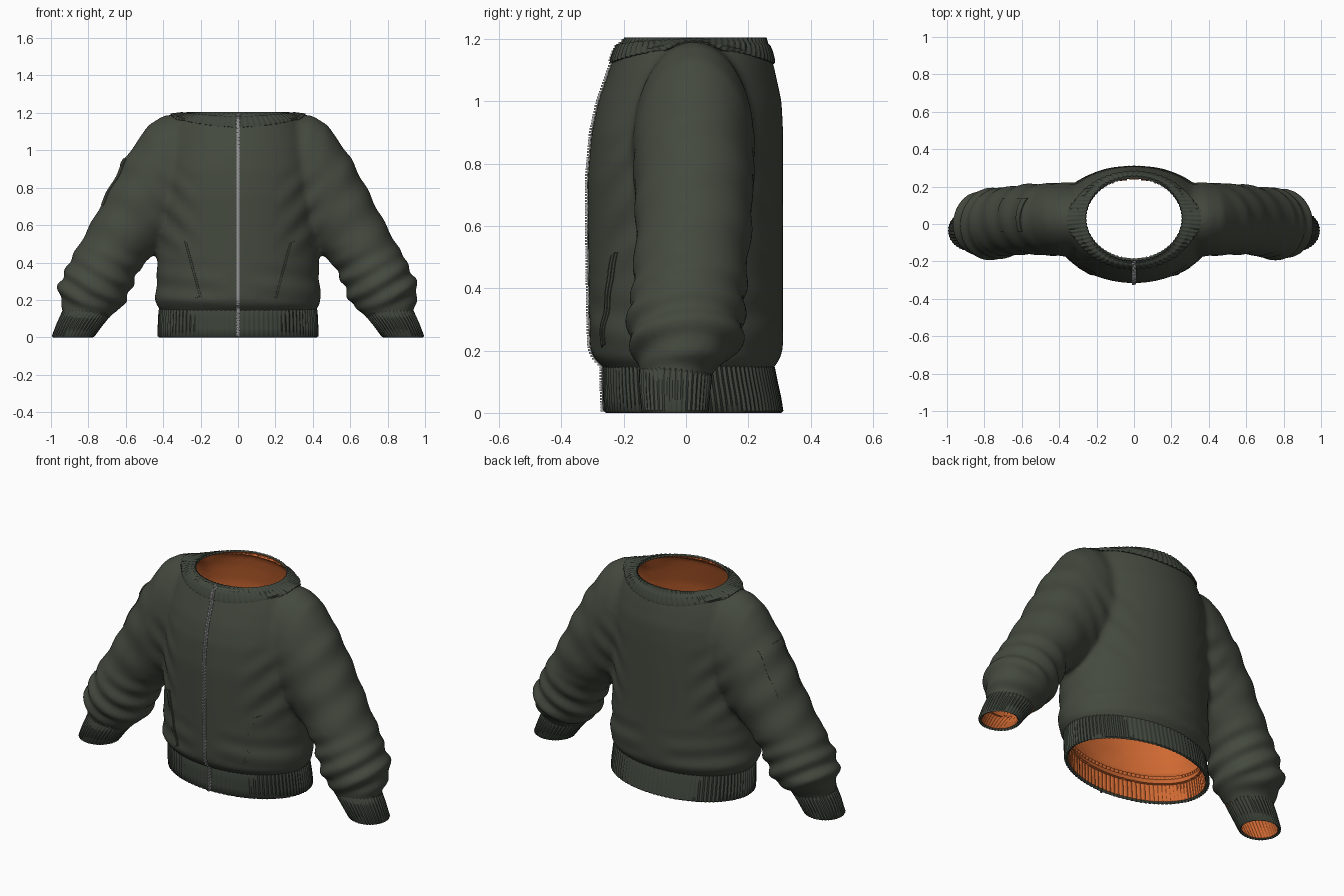
import bpy, bmesh, math
from mathutils import Vector, Matrix
from mathutils.bvhtree import BVHTree

if "Cube" in bpy.data.objects:
    bpy.data.objects.remove(bpy.data.objects["Cube"])


def material(name, rgb, rough=0.8):
    m = bpy.data.materials.new(name)
    m.use_nodes = True
    m.diffuse_color = (*rgb, 1)
    node = m.node_tree.nodes["Principled BSDF"]
    node.inputs["Base Color"].default_value = (*rgb, 1)
    node.inputs["Roughness"].default_value = rough
    return m


CLOTH = material("olive cloth", (0.058, 0.068, 0.05))
RIB = material("olive rib knit", (0.05, 0.061, 0.046))
LINING = material("orange lining", (0.62, 0.14, 0.032))
METAL = material("zip metal", (0.32, 0.32, 0.32), 0.5)


def make(name, bm, *mats):
    me = bpy.data.meshes.new(name)
    bm.to_mesh(me)
    bm.free()
    ob = bpy.data.objects.new(name, me)
    bpy.context.collection.objects.link(ob)
    for m in mats:
        me.materials.append(m)
    return ob


def bake(ob):
    """Apply all modifiers of an object."""
    dg = bpy.context.evaluated_depsgraph_get()
    me = bpy.data.meshes.new_from_object(ob.evaluated_get(dg))
    ob.modifiers.clear()
    ob.data = me


def thicken(ob, thickness, offset=-1, inner=1, rim=0):
    s = ob.modifiers.new("thickness", "SOLIDIFY")
    s.thickness, s.offset = thickness, offset
    s.material_offset, s.material_offset_rim = inner, rim
    bake(ob)
    bpy.ops.object.select_all(action="DESELECT")
    ob.select_set(True)
    bpy.context.view_layer.objects.active = ob
    bpy.ops.object.shade_smooth_by_angle(angle=math.radians(50))


def ring(a, b, yc, ry, n=64, ribs=0, amp=0.0):
    """Ellipse whose ends a and b are (x, z) points, ry deep about yc."""
    c = Vector(((a[0] + b[0]) / 2, yc, (a[1] + b[1]) / 2))
    half = Vector(((a[0] - b[0]) / 2, 0, (a[1] - b[1]) / 2))
    pts = []
    for i in range(n):
        t = math.tau * i / n
        k = 1 + amp * math.cos(ribs * t)
        pts.append(c + k * (half * math.cos(t) + Vector((0, ry * math.sin(t), 0))))
    return pts


def level(z, rx, front, back, **kw):
    return ring((rx, z), (-rx, z), (front + back) / 2, (back - front) / 2, **kw)


def loft(bm, rings, caps=False, closed=True):
    rows = [[bm.verts.new(p) for p in r] for r in rings]
    n = len(rows[0])
    for lo, hi in zip(rows, rows[1:]):
        for j in range(n if closed else n - 1):
            k = (j + 1) % n
            bm.faces.new((lo[j], lo[k], hi[k], hi[j]))
    if caps:
        bm.faces.new(rows[0][::-1])
        bm.faces.new(rows[-1])


# Body and sleeve volumes, fused into one soft shell
TORSO = [(0.09, .405, -.25, .268), (0.14, .41, -.255, .275), (0.165, .432, -.288, .298),
         (0.2, .445, -.308, .312), (0.3, .435, -.311, .311), (0.5, .43, -.314, .311),
         (0.75, .43, -.316, .312), (0.9, .42, -.303, .312), (1.0, .4, -.281, .307),
         (1.1, .37, -.246, .285), (1.17, .33, -.222, .267), (1.2, .28, -.2, .25)]
# outer point, inner point, y centre, y radius, from wrist to shoulder
SLEEVE = [((.955, .09), (.715, .07), -.035, .105), ((.935, .14), (.67, .125), -.03, .115),
          ((.952, .195), (.625, .155), -.01, .155), ((.965, .265), (.592, .205), 0, .185),
          ((.925, .36), (.565, .275), 0, .187), ((.865, .47), (.54, .335), .01, .183),
          ((.78, .62), (.5, .395), .018, .183), ((.7, .775), (.46, .435), .025, .187),
          ((.605, .955), (.41, .47), .025, .19), ((.48, 1.135), (.35, .51), .025, .195),
          ((.4, 1.185), (.3, .56), .025, .195), ((.28, 1.2), (.22, .62), .025, .18)]

bm = bmesh.new()
loft(bm, [level(*t) for t in TORSO], caps=True)
for side in (1, -1):
    rings = [ring((a[0] * side, a[1]), (b[0] * side, b[1]), yc, ry) for a, b, yc, ry in SLEEVE]
    loft(bm, rings[::side], caps=True)
body = make("jacket_body", bm, CLOTH, LINING)
rm = body.modifiers.new("fuse", "REMESH")
rm.mode, rm.voxel_size = "VOXEL", 0.015
bake(body)
body.data.materials.clear()
for m in (CLOTH, LINING):
    body.data.materials.append(m)


def ramp(v, lo, hi):
    return max(0.0, min(1.0, (v - lo) / (hi - lo)))


def fold(p):
    """Height of the cloth folds at a point."""
    ax, s = abs(p.x), (1 if p.x > 0 else -1)
    along = 0.5 * ax - 0.86 * p.z
    arm = ramp(ax, .46, .56) * ramp(p.z, .14, .2)
    cuff_rolls = .009 * math.sin(62 * along + 5 * p.y + s) * (1 - ramp(p.z, .32, .5))
    arm_folds = .004 * math.sin(34 * along + 9 * s * p.y) * ramp(p.z, .3, .5) * (1 - ramp(p.z, .95, 1.1))
    torso = ramp(ax, .03, .15) * (1 - ramp(ax, .4, .5))
    waist = .004 * math.sin(48 * p.z + 5 * p.x) * ramp(p.z, .17, .2) * (1 - ramp(p.z, .3, .45))
    pit = .005 * math.sin(38 * (p.z - .9 * ax)) * ramp(ax, .18, .32) * ramp(p.z, .4, .55) * (1 - ramp(p.z, .8, .95))
    return arm * (cuff_rolls + arm_folds) + torso * (waist + pit)


bm = bmesh.new()
bm.from_mesh(body.data)
for _ in range(5):
    bmesh.ops.smooth_vert(bm, verts=bm.verts, factor=0.5, use_axis_x=True, use_axis_y=True, use_axis_z=True)
bm.normal_update()
moves = [(v, v.normal * fold(v.co)) for v in bm.verts]
for v, d in moves:
    v.co += d
bm.normal_update()
body_tree = BVHTree.FromBMesh(bm)


# Openings at neck, waist and wrists
def is_opening(c):
    neck = c.z > 1.1 and (c.x / .29) ** 2 + ((c.y - .028) / .218) ** 2 < 1
    waist = abs(c.x) < .5 and c.z < .115
    wrist = abs(c.x) > .6 and c.z < .105
    return neck or waist or wrist


bmesh.ops.delete(bm, geom=[f for f in bm.faces if is_opening(f.calc_center_median())], context="FACES")
bm.to_mesh(body.data)
bm.free()
thicken(body, 0.012, rim=1)

trees = [body_tree]

# Ribbed waistband
bm = bmesh.new()
HEM = [(0.0, .418, -.254, .303), (0.006, .426, -.262, .31), (0.05, .426, -.264, .303),
       (0.1, .424, -.266, .292), (0.145, .421, -.266, .283), (0.165, .412, -.26, .276)]
loft(bm, [level(*h, n=400, ribs=100, amp=.009) for h in HEM])
trees.append(BVHTree.FromBMesh(bm))
thicken(make("waistband", bm, RIB, LINING), 0.014)

# Ribbed cuffs
CUFF = [((.988, 0), (.778, 0), -.035, .1), ((.993, .008), (.77, .004), -.035, .106),
        ((.965, .08), (.725, .065), -.035, .112), ((.935, .145), (.672, .13), -.033, .116),
        ((.915, .17), (.68, .155), -.03, .108)]
for side, label in ((1, "left"), (-1, "right")):
    bm = bmesh.new()
    rings = [ring((a[0] * side, a[1]), (b[0] * side, b[1]), yc, ry, n=160, ribs=40, amp=.02)
             for a, b, yc, ry in CUFF]
    loft(bm, rings[::side])
    thicken(make(label + "_cuff", bm, RIB, LINING), 0.012)

# Ribbed collar, lying on the shoulders at its outer edge
COUNT, RIBS = 280, 70
rings = []
for step in range(8, -1, -1):
    t = step / 8
    row = level(0, .258 + .1 * t, -.196 - .034 * t, .256 + .022 * t, n=COUNT)
    for i, p in enumerate(row):
        ang = math.tau * i / COUNT
        p.z = 1.205 - t * (.085 - .065 * math.cos(ang) ** 2)
        rib = .0025 * math.cos(RIBS * ang)
        loc, nor, _, _ = body_tree.find_nearest(p)
        if t > .3 and (t == 1 or (p - loc).dot(nor) < .006):
            p = loc + nor * (.005 if t == 1 else .007)
        out = Vector((math.cos(ang), math.sin(ang), .6)) if t else Vector((math.cos(ang), math.sin(ang), 0))
        row[i] = p + out * rib
    rings.append(row)
bm = bmesh.new()
loft(bm, rings)
trees.append(BVHTree.FromBMesh(bm))
thicken(make("collar", bm, RIB, LINING), 0.012)


def cast(origin, direction):
    hits = [t.ray_cast(origin, direction) for t in trees]
    hits = [h for h in hits if h[0] is not None]
    return min(hits, key=lambda h: h[3])[0] if hits else None


def patch(name, corner, u, v, direction, nu, nv, lift, mat):
    """Thin plate laid on the cloth along a parallelogram seen from outside."""
    corner, u, v, d = Vector(corner), Vector(u), Vector(v), Vector(direction).normalized()
    rows = [[cast(corner + u * (i / nu) + v * (j / nv), d) for i in range(nu + 1)] for j in range(nv + 1)]
    rows = [[p - d * lift for p in r] for r in rows if None not in r]
    bm = bmesh.new()
    loft(bm, rows, closed=False)
    if u.cross(v).dot(d) > 0:
        bmesh.ops.reverse_faces(bm, faces=bm.faces)
    thicken(make(name, bm, mat), 0.006, inner=0)


# Slanted front pockets: welt with a raised lip
for side, label in ((1, "left"), (-1, "right")):
    for part, w, lift in (("welt", .036, .003), ("lip", .016, .006)):
        patch(f"{label}_pocket_{part}", (side * .215 - w / 2, -2, .21), (w, 0, .01),
              (side * .08, 0, .295), (0, 1, 0), 4, 24, lift, CLOTH)

# Flat pocket and flap on the upper right sleeve
side_dir = (.86, 0, -.5)
base = Vector((-.665, .05, .83)) - Vector(side_dir) * 1.2
down = Vector((-.5, 0, -.86))
patch("sleeve_pocket", base - down * .14 + Vector((0, -.09, 0)), (0, .18, 0), down * .28,
      side_dir, 12, 18, .003, CLOTH)
patch("sleeve_pocket_flap", base - down * .14 + Vector((0, -.09, 0)), (0, .18, 0), down * .045,
      side_dir, 12, 4, .007, CLOTH)

# Front zip: tape and alternating teeth
patch("zip_tape", (-.009, -2, .004), (.018, 0, 0), (0, 0, 1.194), (0, 1, 0), 2, 90, .003, METAL)
bm = bmesh.new()
TEETH = 130
for i in range(TEETH):
    z = .008 + 1.188 * i / (TEETH - 1)
    p = cast(Vector((0, -2, z)), Vector((0, 1, 0)))
    if p:
        x = .004 if i % 2 else -.004
        bmesh.ops.create_cube(bm, size=1, matrix=Matrix.Translation((x, p.y - .005, z))
                              @ Matrix.Diagonal((.011, .009, .006, 1)))
make("zip_teeth", bm, METAL)
